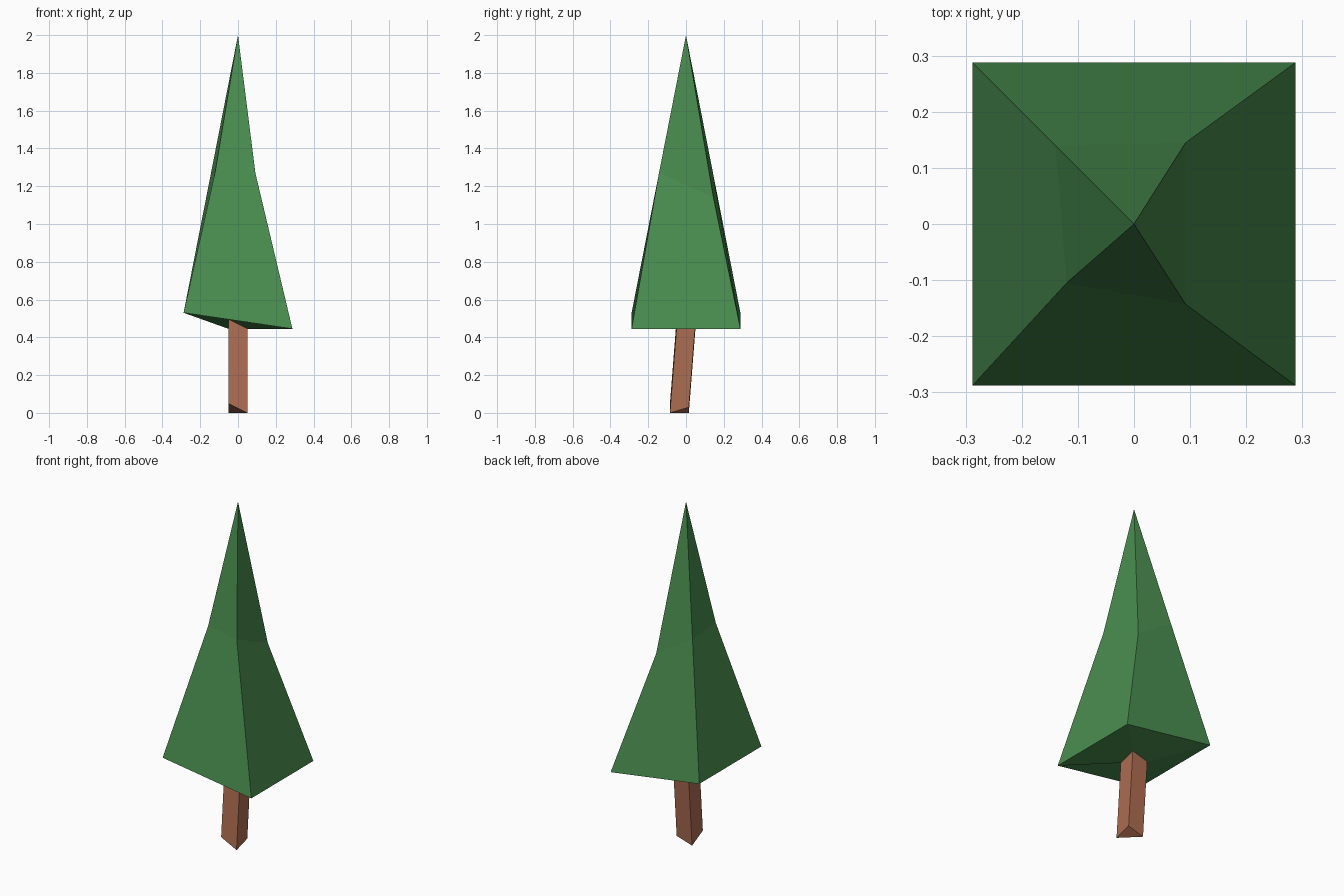
import bpy, bmesh

if "Cube" in bpy.data.objects:
    bpy.data.objects.remove(bpy.data.objects["Cube"])


def material(name, rgb):
    m = bpy.data.materials.new(name)
    m.diffuse_color = (*rgb, 1)
    m.use_nodes = True
    m.node_tree.nodes["Principled BSDF"].inputs["Base Color"].default_value = m.diffuse_color
    return m


def loft(name, rings, mat, tip=None, cap=()):
    """Join successive four-corner rings, with an optional tip and end cap."""
    bm = bmesh.new()
    loops = [[bm.verts.new(p) for p in r] for r in rings]
    for a, b in zip(loops, loops[1:]):
        for i in range(4):
            j = (i + 1) % 4
            bm.faces.new((a[i], a[j], b[j], b[i]))
    if tip:
        t = bm.verts.new(tip)
        for i in range(4):
            bm.faces.new((loops[-1][i], loops[-1][(i + 1) % 4], t))
    # cap folded along the low diagonal (corners 1 and 3)
    for k in cap:
        a = loops[k]
        bm.faces.new((a[0], a[1], a[3]))
        bm.faces.new((a[1], a[2], a[3]))
    bmesh.ops.recalc_face_normals(bm, faces=bm.faces)
    me = bpy.data.meshes.new(name)
    bm.to_mesh(me)
    bm.free()
    me.materials.append(mat)
    ob = bpy.data.objects.new(name, me)
    bpy.context.collection.objects.link(ob)
    return ob


def square(r, heights, dy=0.0):
    """Corners in order front left, front right, back right, back left."""
    signs = ((-1, -1), (1, -1), (1, 1), (-1, 1))
    return [(sx * r, sy * r + dy, z) for (sx, sy), z in zip(signs, heights)]


green = material("leaf green", (0.066, 0.262, 0.077))
brown = material("bark brown", (0.41, 0.153, 0.083))

trunk_top = square(0.05, (0.495, 0.445, 0.475, 0.445))
trunk_foot = square(0.05, (0.05, 0.0, 0.03, 0.0), dy=-0.035)

# leaning trunk
loft("trunk", [trunk_foot, trunk_top], brown, cap=(0,))

# foliage: hollow underside ring, wide skirt, uneven waist, pointed top
waist = [(-0.12, -0.105, 1.28), (0.092, -0.143, 1.27),
         (0.092, 0.145, 1.14), (-0.14, 0.14, 1.285)]
loft("foliage",
     [trunk_top, square(0.288, (0.53, 0.445, 0.445, 0.53)), waist],
     green, tip=(0, 0, 2.0))
